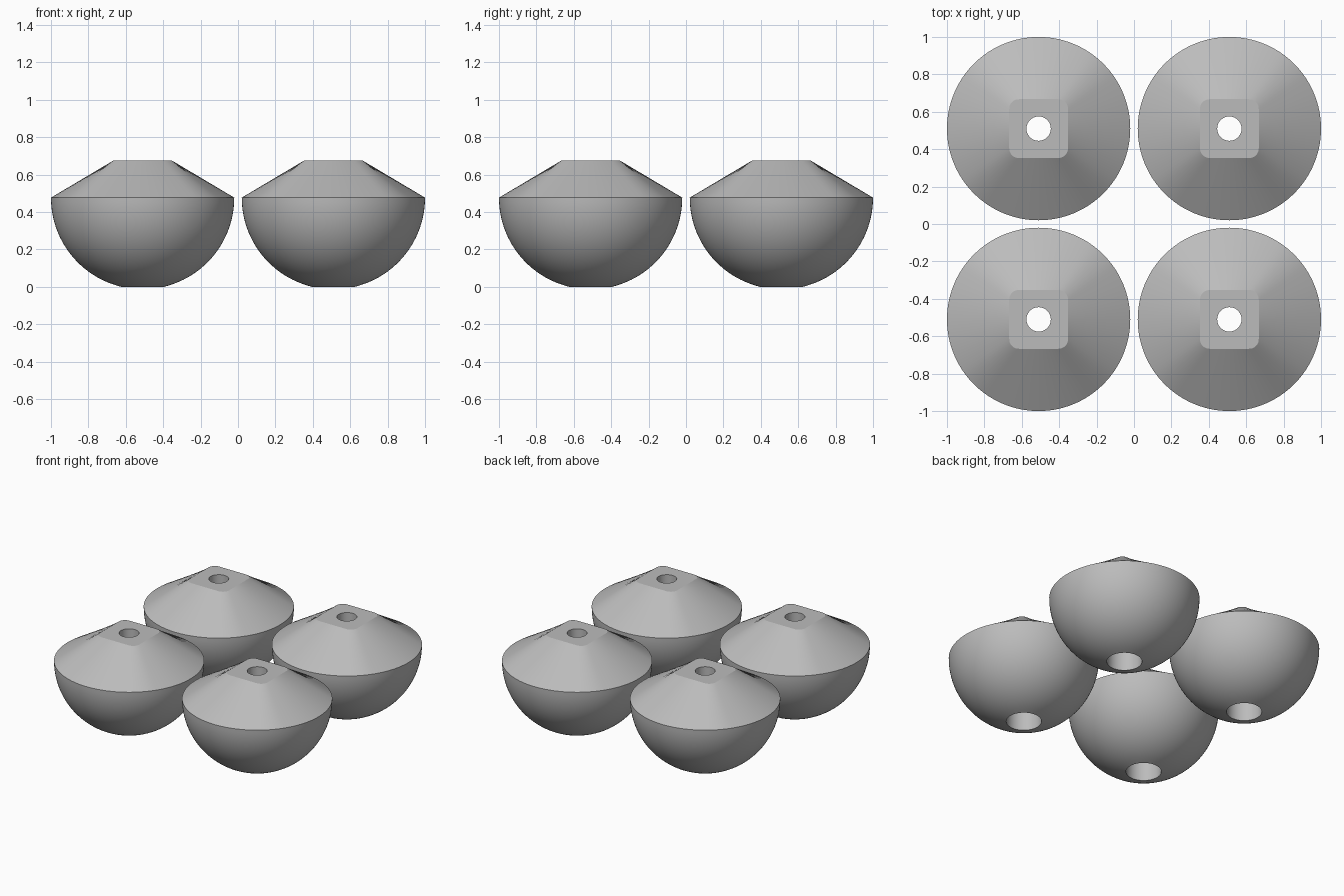
import bpy, bmesh, math

if "Cube" in bpy.data.objects:
    bpy.data.objects.remove(bpy.data.objects["Cube"])

SEGS = 128
R, RIM_Z, TOP_Z = 0.49, 0.477, 0.675     # dome radius, rim height, top height
HALF, CORNER = 0.157, 0.05               # rounded square on top
BORE, HOLE, STEP_Z = 0.115, 0.065, 0.45  # screw head bore, screw hole, step

rubber = bpy.data.materials.new("grey")
rubber.diffuse_color = (0.5, 0.5, 0.5, 1)
rubber.use_nodes = True
rubber.node_tree.nodes["Principled BSDF"].inputs["Base Color"].default_value = rubber.diffuse_color


def circle(r):
    return lambda a: r


def rounded_square(a):
    """Distance from the centre to a rounded square at angle a."""
    c, s = sorted((abs(math.cos(a)), abs(math.sin(a))), reverse=True)
    k = HALF - CORNER
    if HALF * s / c <= k:
        return HALF / c
    b = k * (c + s)
    return b + math.sqrt(b * b - 2 * k * k + CORNER ** 2)


# Closed section: dome, loft to the square top, stepped hole back down
start = math.acos(BORE / R)
rings = [(circle(BORE), 0)]
for i in range(1, 25):
    t = start * (1 - i / 24)
    rings.append((circle(R * math.cos(t)), RIM_Z - R * math.sin(t)))
rings += [(rounded_square, TOP_Z), (circle(HOLE), TOP_Z),
          (circle(HOLE), STEP_Z), (circle(BORE), STEP_Z)]

bm = bmesh.new()
loops = []
for radius, z in rings:
    loop = []
    for i in range(SEGS):
        a = 2 * math.pi * i / SEGS
        r = radius(a)
        loop.append(bm.verts.new((r * math.cos(a), r * math.sin(a), z)))
    loops.append(loop)
for n, low in enumerate(loops):
    high = loops[(n + 1) % len(loops)]
    for i in range(SEGS):
        j = (i + 1) % SEGS
        bm.faces.new((low[i], low[j], high[j], high[i]))
bmesh.ops.recalc_face_normals(bm, faces=bm.faces)
mesh = bpy.data.meshes.new("foot")
bm.to_mesh(mesh)
bm.free()
mesh.materials.append(rubber)

# Four feet in a square
for side, x in (("left", -0.51), ("right", 0.51)):
    for end, y in (("front", -0.51), ("back", 0.51)):
        foot = bpy.data.objects.new(f"foot_{end}_{side}", mesh.copy())
        foot.location = (x, y, 0)
        bpy.context.collection.objects.link(foot)
        foot.select_set(True)
        bpy.context.view_layer.objects.active = foot
bpy.ops.object.shade_smooth_by_angle(angle=math.radians(25))
bpy.data.meshes.remove(mesh)
